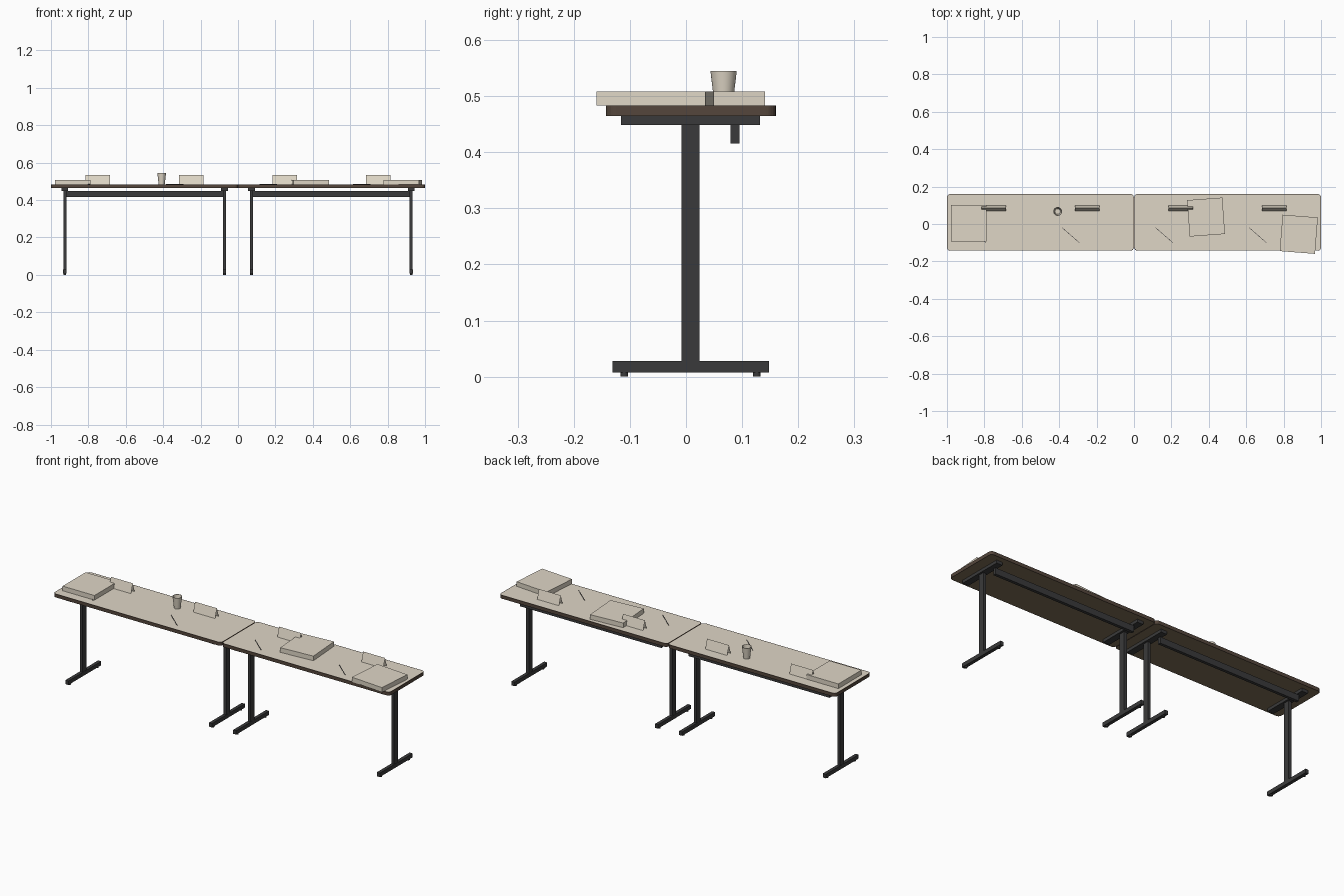
import bpy, bmesh, math
from mathutils import Matrix

if "Cube" in bpy.data.objects:
    bpy.data.objects.remove(bpy.data.objects["Cube"])


def material(name, rgb):
    m = bpy.data.materials.new(name)
    m.diffuse_color = (*rgb, 1)
    m.use_nodes = True
    m.node_tree.nodes["Principled BSDF"].inputs["Base Color"].default_value = m.diffuse_color
    return m


BEIGE = material("warm beige", (0.74, 0.675, 0.565))
EDGE = material("brown edge", (0.09, 0.062, 0.045))
UNDER = material("brown underside", (0.205, 0.155, 0.09))
METAL = material("charcoal metal", (0.042, 0.042, 0.043))


def finish(name, bm, *mats):
    me = bpy.data.meshes.new(name)
    bm.normal_update()
    bm.to_mesh(me)
    bm.free()
    for m in mats:
        me.materials.append(m)
    ob = bpy.data.objects.new(name, me)
    bpy.context.collection.objects.link(ob)
    return ob


def box(name, x, y, z, mat, turn=0):
    """Box from (low, high) ranges, turned in degrees about its own centre."""
    bm = bmesh.new()
    c = [sum(r) / 2 for r in (x, y, z)]
    s = [r[1] - r[0] for r in (x, y, z)]
    bmesh.ops.create_cube(bm, size=1, matrix=Matrix.Translation(c)
                          @ Matrix.Rotation(math.radians(turn), 4, 'Z')
                          @ Matrix.Diagonal((*s, 1)))
    return finish(name, bm, mat)


def lathe(name, profile, centre, mat, sides):
    """Spin (radius, height) points about a vertical axis."""
    bm = bmesh.new()
    vs = [bm.verts.new((r, 0, z)) for r, z in profile]
    es = [bm.edges.new(p) for p in zip(vs, vs[1:])]
    bmesh.ops.spin(bm, geom=vs + es, cent=(0, 0, 0), axis=(0, 0, 1),
                   angle=math.tau, steps=sides)
    bmesh.ops.remove_doubles(bm, verts=bm.verts, dist=1e-5)
    bmesh.ops.recalc_face_normals(bm, faces=bm.faces)
    bmesh.ops.translate(bm, verts=bm.verts, vec=centre)
    ob = finish(name, bm, mat)
    bpy.ops.object.select_all(action='DESELECT')
    ob.select_set(True)
    bpy.context.view_layer.objects.active = ob
    bpy.ops.object.shade_smooth_by_angle(angle=math.radians(40))
    return ob


def tabletop(name, x0, x1):
    """Rounded slab: beige top inside a brown edge band, brown underside."""
    y0, y1, r = -0.143, 0.160, 0.018
    bm = bmesh.new()
    ring = []
    for k, (cx, cy) in enumerate([(x1 - r, y1 - r), (x0 + r, y1 - r),
                                  (x0 + r, y0 + r), (x1 - r, y0 + r)]):
        for i in range(7):
            a = math.pi / 2 * (k + i / 6)
            ring.append(bm.verts.new((cx + r * math.cos(a),
                                      cy + r * math.sin(a), 0.4645)))
    base = bm.faces.new(ring)
    up = bmesh.ops.extrude_face_region(bm, geom=[base])['geom']
    bmesh.ops.translate(bm, vec=(0, 0, 0.0185),
                        verts=[v for v in up if isinstance(v, bmesh.types.BMVert)])
    bmesh.ops.recalc_face_normals(bm, faces=bm.faces)
    bm.normal_update()
    for f in bm.faces:
        f.material_index = 1
    flats = [f for f in bm.faces if abs(f.normal.z) > 0.5]
    bmesh.ops.inset_individual(bm, faces=flats, thickness=0.0025)
    bm.normal_update()
    for f in bm.faces:
        if len(f.verts) > 4:
            f.material_index = 0 if f.normal.z > 0 else 2
    return finish(name, bm, BEIGE, EDGE, UNDER)


def name_card(x):
    """Open-ended folded paper tent."""
    bm = bmesh.new()
    rows = [[bm.verts.new((x + s * 0.065, y, z)) for s in (-1, 1)]
            for y, z in ((0.070, 0.483), (0.085, 0.533), (0.100, 0.483))]
    for a, b in zip(rows, rows[1:]):
        bm.faces.new((a[0], a[1], b[1], b[0]))
    return finish("name_card", bm, BEIGE)


# Two mirrored tables, each with a top, a beam and two T-shaped legs
for side in (-1, 1):
    span = sorted((side * 0.001, side * 1.0))
    tabletop("tabletop", *span)
    box("beam", sorted((side * 0.08, side * 0.92)), (0.079, 0.095), (0.4155, 0.4485), METAL)
    for dist in (0.072, 0.926):
        x = side * dist
        w = (x - 0.008, x + 0.008)
        box("top_bracket", (x - 0.018, x + 0.018), (-0.116, 0.132), (0.4485, 0.4645), METAL)
        box("leg_post", w, (-0.008, 0.024), (0.028, 0.4485), METAL)
        box("foot_bar", (x - 0.009, x + 0.009), (-0.131, 0.148), (0.007, 0.028), METAL)
        for y in (-0.110, 0.126):
            lathe("foot_glide", [(0, 0), (0.007, 0), (0.007, 0.007), (0, 0.007)],
                  (x, y, 0), METAL, 12)

# Place settings: a folded card and a pen at each of four seats
for x in (-0.75, -0.25, 0.25, 0.75):
    name_card(x)
    cx = x - 0.088
    box("pen", (cx - 0.061, cx + 0.061), (-0.0612, -0.0588), (0.483, 0.4855), METAL, -41)

# Thick folders lying at slight angles
for x, y, turn in ((-0.883, 0.004, 0.0), (0.385, 0.037, 4.2), (0.881, -0.055, -4.5)):
    box("folder", (x - 0.0945, x + 0.0945), (y - 0.0975, y + 0.0975),
        (0.483, 0.508), BEIGE, turn)

# Open tapered cup
lathe("cup", [(0, 0), (0.016, 0), (0.0235, 0.062), (0.0215, 0.062),
              (0.0145, 0.003), (0, 0.003)], (-0.408, 0.067, 0.483), BEIGE, 48)
